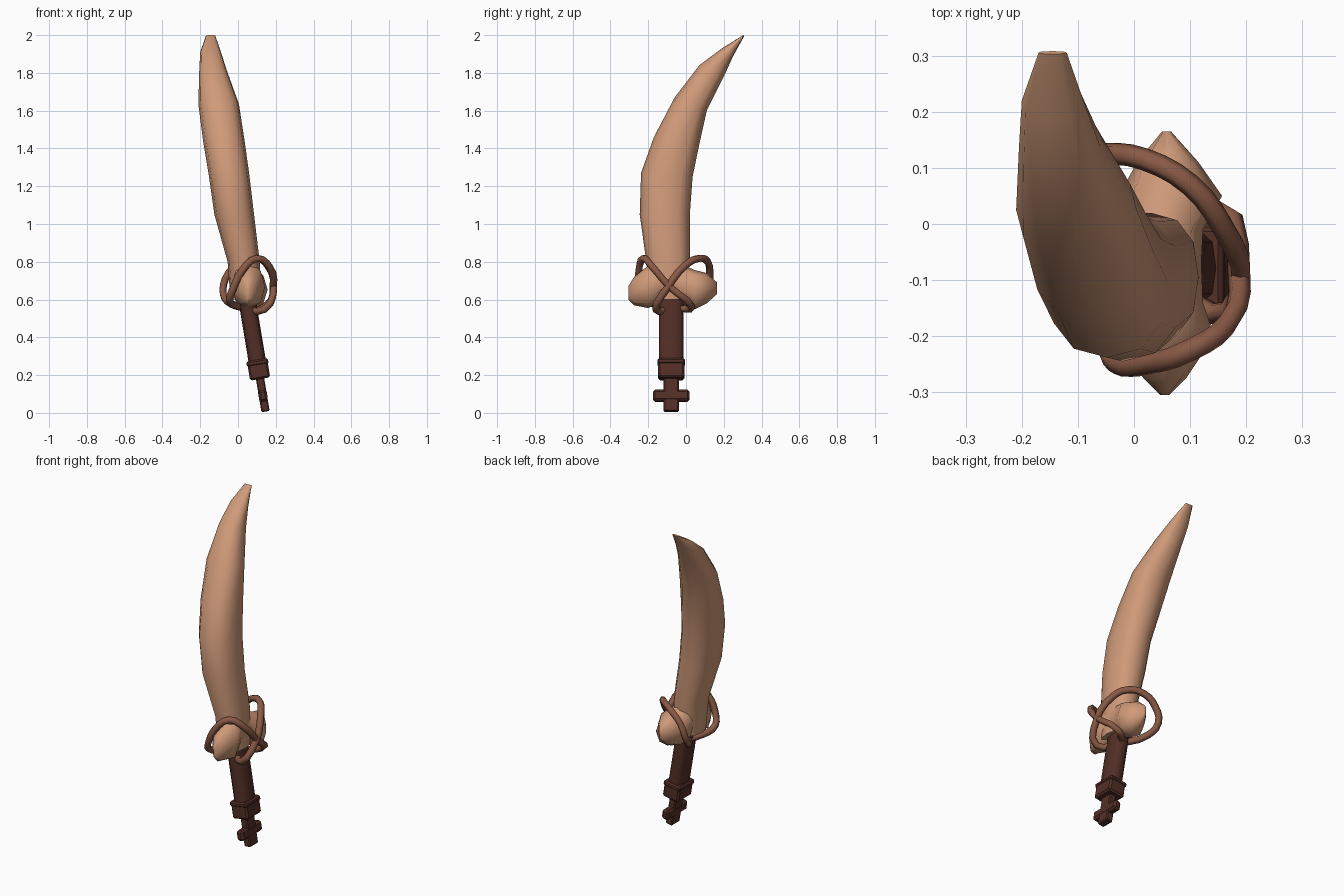
import bpy, bmesh, math
from mathutils import Vector, Matrix

if "Cube" in bpy.data.objects:
    bpy.data.objects.remove(bpy.data.objects["Cube"])


def material(name, rgb):
    m = bpy.data.materials.new(name)
    m.diffuse_color = (*rgb, 1)
    m.use_nodes = True
    m.node_tree.nodes["Principled BSDF"].inputs["Base Color"].default_value = m.diffuse_color
    return m


BONE = material("bone", (0.62, 0.32, 0.19))
CORD = material("cord", (0.25, 0.10, 0.06))
DARK = material("dark_leather", (0.085, 0.028, 0.019))


def finish(obj, mat, angle=50):
    obj.data.materials.append(mat)
    bpy.ops.object.select_all(action='DESELECT')
    obj.select_set(True)
    bpy.context.view_layer.objects.active = obj
    bpy.ops.object.shade_smooth_by_angle(angle=math.radians(angle))
    return obj


def mesh_object(name, bm, mat, angle=50):
    bmesh.ops.recalc_face_normals(bm, faces=bm.faces[:])
    me = bpy.data.meshes.new(name)
    bm.to_mesh(me)
    bm.free()
    obj = bpy.data.objects.new(name, me)
    bpy.context.collection.objects.link(obj)
    return finish(obj, mat, angle)


def loft(name, rings, mat, angle=50):
    bm = bmesh.new()
    loops = [[bm.verts.new(p) for p in ring] for ring in rings]
    n = len(loops[0])
    for a, b in zip(loops, loops[1:]):
        for i in range(n):
            j = (i + 1) % n
            bm.faces.new((a[i], a[j], b[j], b[i]))
    bm.faces.new(loops[0])
    bm.faces.new(loops[-1])
    return mesh_object(name, bm, mat, angle)


def oval(center, u, v, n, power=0.85):
    pts = []
    for i in range(n):
        t = 2 * math.pi * i / n
        c, s = math.cos(t), math.sin(t)
        c = math.copysign(abs(c) ** power, c)
        s = math.copysign(abs(s) ** power, s)
        pts.append(center + u * c + v * s)
    return pts


# Curved blade: front edge (y, z), back edge (y, z), x range
blade = [
    (-.19, .60, .00, .60, -.04, .12),
    (-.21, .80, .02, .80, -.055, .115),
    (-.245, 1.05, .02, 1.05, -.125, .085),
    (-.238, 1.27, .035, 1.25, -.155, .06),
    (-.17, 1.46, .07, 1.42, -.185, .035),
    (-.06, 1.67, .11, 1.60, -.21, .005),
    (.07, 1.84, .205, 1.79, -.205, -.06),
    (.19, 1.93, .25, 1.89, -.20, -.09),
    (.303, 2.0, .308, 1.994, -.17, -.12),
]
rings = []
for yf, zf, yb, zb, x0, x1 in blade:
    f, b = Vector((0, yf, zf)), Vector((0, yb, zb))
    mid = (f + b) / 2 + Vector(((x0 + x1) / 2, 0, 0))
    rings.append(oval(mid, Vector(((x1 - x0) / 2, 0, 0)), (b - f) / 2, 12))
loft("blade", rings, BONE, 60)

# Knobbed guard: y, centre x, half width, z range
guard = [
    (-.305, .055, .008, .60, .67),
    (-.275, .055, .038, .570, .72),
    (-.20, .055, .088, .555, .78),
    (-.14, .045, .078, .585, .80),
    (-.07, .045, .075, .60, .80),
    (-.01, .045, .078, .565, .78),
    (.05, .065, .092, .55, .755),
    (.11, .06, .055, .58, .74),
    (.165, .058, .008, .63, .69),
]
loft("guard", [oval(Vector((x, y, (z0 + z1) / 2)), Vector((w, 0, 0)),
                    Vector((0, 0, (z1 - z0) / 2)), 8)
               for y, x, w, z0, z1 in guard], BONE, 60)


# Crossed cord rings
def cord(name, pts):
    cu = bpy.data.curves.new(name, 'CURVE')
    cu.dimensions = '3D'
    cu.bevel_depth = 0.02
    cu.bevel_resolution = 1
    cu.resolution_u = 3
    sp = cu.splines.new('BEZIER')
    sp.bezier_points.add(len(pts) - 1)
    for bp, p in zip(sp.bezier_points, pts):
        bp.co = p
        bp.handle_left_type = bp.handle_right_type = 'AUTO'
    sp.use_cyclic_u = True
    obj = bpy.data.objects.new(name, cu)
    bpy.context.collection.objects.link(obj)
    bpy.ops.object.select_all(action='DESELECT')
    obj.select_set(True)
    bpy.context.view_layer.objects.active = obj
    bpy.ops.object.convert(target='MESH')
    finish(bpy.context.view_layer.objects.active, CORD, 80)


cord("rear_cord", [(.14, -.16, .548), (.19, -.10, .66), (.155, 0, .785), (.10, .07, .818),
                   (.02, .115, .80), (-.05, .125, .74), (-.08, .115, .65),
                   (-.055, .05, .59), (.04, -.07, .56)])
cord("front_cord", [(.14, .03, .56), (.187, -.09, .67), (.165, -.18, .775), (.10, -.225, .818),
                    (.02, -.25, .75), (-.025, -.25, .66), (-.045, -.22, .60),
                    (-.02, -.14, .57), (.06, -.04, .555)])

# Leaning handle frame: local z runs up the grip from the pommel tip
LEAN = Matrix.Translation((.147, -.078, .0)) @ Matrix.Rotation(-math.radians(9.4), 4, 'Y')


def leaned_box(name, size, center, bevel):
    bm = bmesh.new()
    bmesh.ops.create_cube(bm, size=1)
    bmesh.ops.scale(bm, vec=size, verts=bm.verts)
    bmesh.ops.bevel(bm, geom=bm.edges[:], offset=bevel, segments=1, affect='EDGES')
    bmesh.ops.translate(bm, vec=center, verts=bm.verts)
    bm.transform(LEAN)
    return mesh_object(name, bm, DARK, 30)


# Grip
loft("grip", [[LEAN @ p for p in oval(Vector((0, 0, z)), Vector((.046, 0, 0)),
                                      Vector((0, .066, 0)), 10, .7)]
              for z in (.24, .64)], DARK, 50)

# Collar and its raised rim
leaned_box("collar", (.108, .138, .10), (0, 0, .232), .01)
leaned_box("collar_rim", (.116, .146, .03), (0, 0, .27), .008)

# Cross-shaped pommel
leaned_box("pommel_stem", (.044, .08, .20), (0, 0, .107), .006)
leaned_box("pommel_bar", (.046, .195, .062), (0, 0, .092), .012)
